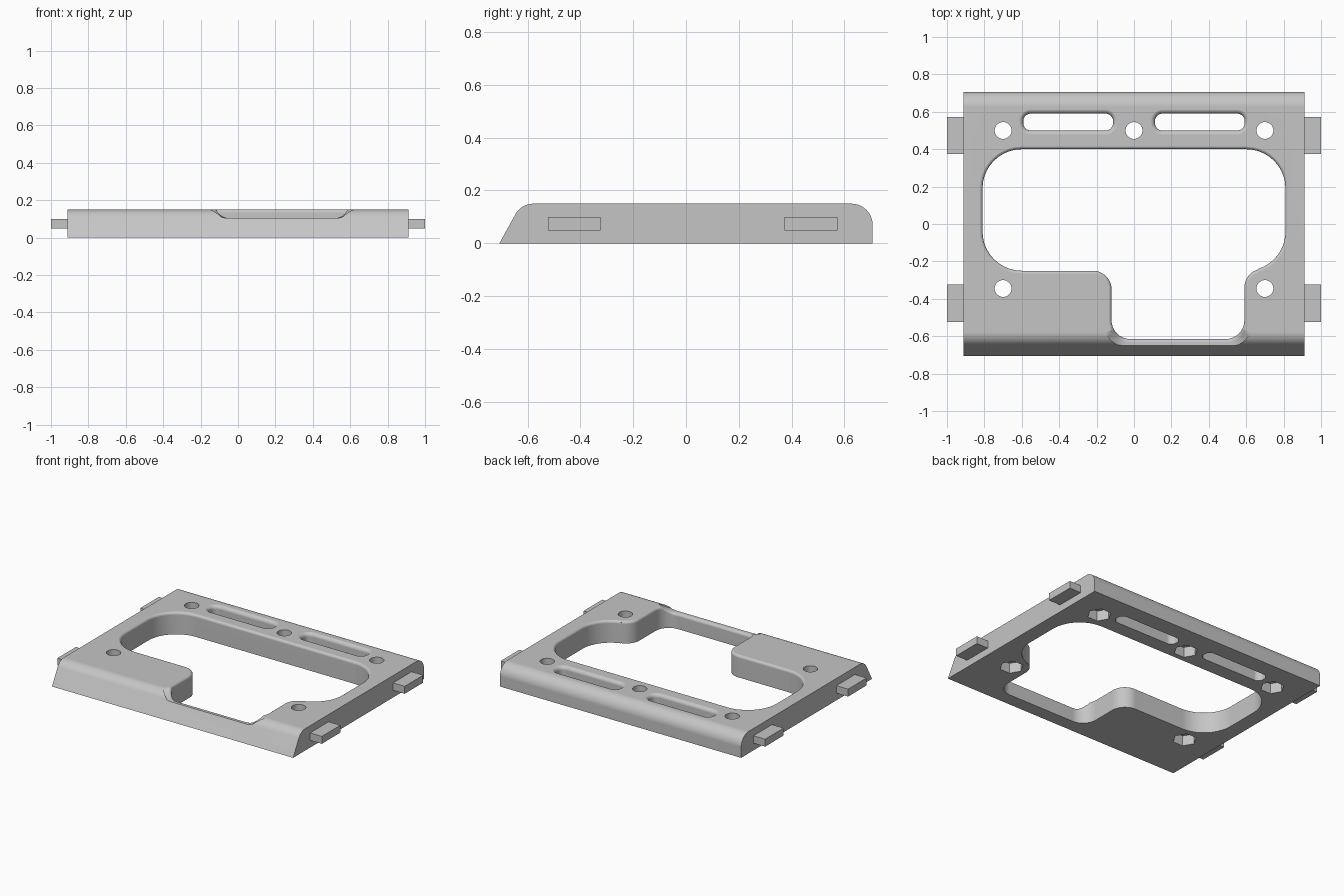
import bpy, bmesh
from math import sin, cos, pi, radians

TOP = 0.15
if "Cube" in bpy.data.objects:
    bpy.data.objects.remove(bpy.data.objects["Cube"])

grey = bpy.data.materials.new("light grey")
grey.use_nodes = True
colour = (0.56, 0.56, 0.56, 1)
grey.diffuse_color = colour
grey.node_tree.nodes["Principled BSDF"].inputs["Base Color"].default_value = colour


def loft(name, layers):
    """Closed solid through a stack of matching point loops."""
    bm = bmesh.new()
    loops = [[bm.verts.new(p) for p in layer] for layer in layers]
    n = len(loops[0])
    for a, b in zip(loops, loops[1:]):
        for i in range(n):
            j = (i + 1) % n
            bm.faces.new((a[i], a[j], b[j], b[i]))
    bm.faces.new(loops[0][::-1])
    bm.faces.new(loops[-1])
    bmesh.ops.recalc_face_normals(bm, faces=bm.faces)
    mesh = bpy.data.meshes.new(name)
    bm.to_mesh(mesh)
    bm.free()
    mesh.materials.append(grey)
    obj = bpy.data.objects.new(name, mesh)
    bpy.context.collection.objects.link(obj)
    return obj


def arc(cx, cy, r, start, end, steps=10):
    angles = [radians(start + (end - start) * i / steps) for i in range(steps + 1)]
    return [(cx + r * cos(a), cy + r * sin(a)) for a in angles]


def outline(arcs, grow):
    """Loop of arcs; arcs running clockwise shrink as the outline grows."""
    points = []
    for cx, cy, r, start, end in arcs:
        points += arc(cx, cy, r + (grow if end > start else -grow), start, end)
    return points


def rim_height(y):
    # The rim drops where the opening reaches the sloped front
    t = min(max((y + 0.61) / 0.05, 0), 1)
    return 0.103 + (TOP - 0.103) * t


def filleted_cutter(name, arcs, fillet):
    base = outline(arcs, 0)
    layers = [[(x, y, -0.1) for x, y in base]]
    for i in range(7):
        a = i / 6 * pi / 2
        ring = outline(arcs, fillet * (1 - cos(a)))
        layers.append([(x, y, rim_height(b[1]) - fillet * (1 - sin(a)) + 0.0005)
                       for (x, y), b in zip(ring, base)])
    wide = outline(arcs, fillet + 0.03)
    layers.append([(x, y, rim_height(b[1]) + 0.001) for (x, y), b in zip(wide, base)])
    layers.append([(x, y, 0.25) for x, y in wide])
    return loft(name, layers)


def prism(name, x, y, r, z0, z1, sides):
    ring = [(x + r * cos(2 * pi * i / sides), y + r * sin(2 * pi * i / sides))
            for i in range(sides)]
    return loft(name, [[(px, py, z) for px, py in ring] for z in (z0, z1)])


# Frame body: side profile with sloped front and rounded top edges
profile = [(-0.707, 0)] + arc(-0.577, 0.07, 0.08, 150, 90) \
    + arc(0.627, 0.07, 0.08, 90, 0) + [(0.707, 0)]
body = loft("frame_body", [[(x, y, z) for y, z in profile] for x in (-0.912, 0.912)])

# Large central opening with a notch toward the front
opening = [
    (0.6, -0.04, 0.21, -73.3, 0), (0.6, 0.19, 0.21, 0, 90),
    (-0.6, 0.19, 0.21, 90, 180), (-0.6, -0.04, 0.21, 180, 270),
    (-0.22, -0.35, 0.1, 90, 0), (-0.02, -0.515, 0.1, 180, 270),
    (0.49, -0.515, 0.1, 270, 360), (0.69, -0.34, 0.1, 180, 106.7),
]
cutters = [filleted_cutter("opening_cutter", opening, 0.018)]

# Two long slots along the back
for side in (-1, 1):
    cx, cy, r = side * 0.352, 0.545, 0.04
    hx, hy = 0.2, 0.005
    slot = [(cx + hx, cy + hy, r, 0, 90), (cx - hx, cy + hy, r, 90, 180),
            (cx - hx, cy - hy, r, 180, 270), (cx + hx, cy - hy, r, 270, 360)]
    cutters.append(filleted_cutter("slot_cutter", slot, 0.025))

# Screw holes with hexagonal pockets underneath
for x, y in [(-0.7, 0.5), (0, 0.5), (0.7, 0.5), (-0.7, -0.345), (0.7, -0.345)]:
    cutters.append(prism("hole_cutter", x, y, 0.045, -0.1, 0.3, 32))
    cutters.append(prism("pocket_cutter", x, y, 0.075, -0.1, 0.07, 6))

bpy.context.view_layer.objects.active = body
for cutter in cutters:
    cutter.hide_render = True
    mod = body.modifiers.new("cut", "BOOLEAN")
    mod.operation = "DIFFERENCE"
    mod.solver = "EXACT"
    mod.object = cutter
    bpy.ops.object.modifier_apply(modifier=mod.name)
    bpy.data.objects.remove(cutter)

# Smooth rounds, crisp edges
bpy.ops.object.select_all(action="DESELECT")
body.select_set(True)
bpy.ops.object.shade_smooth_by_angle(angle=radians(30))
weighted = body.modifiers.new("weighted normals", "WEIGHTED_NORMAL")
weighted.keep_sharp = True

# Side tabs
for side, side_name in ((-1, "right"), (1, "left")):
    for cy, end_name in ((-0.423, "front"), (0.473, "back")):
        xs = (side * 0.9, side * 1.0)
        loft(f"{end_name}_{side_name}_tab",
             [[(x, cy - 0.1, 0.049), (x, cy + 0.1, 0.049),
               (x, cy + 0.1, 0.1), (x, cy - 0.1, 0.1)] for x in xs])
